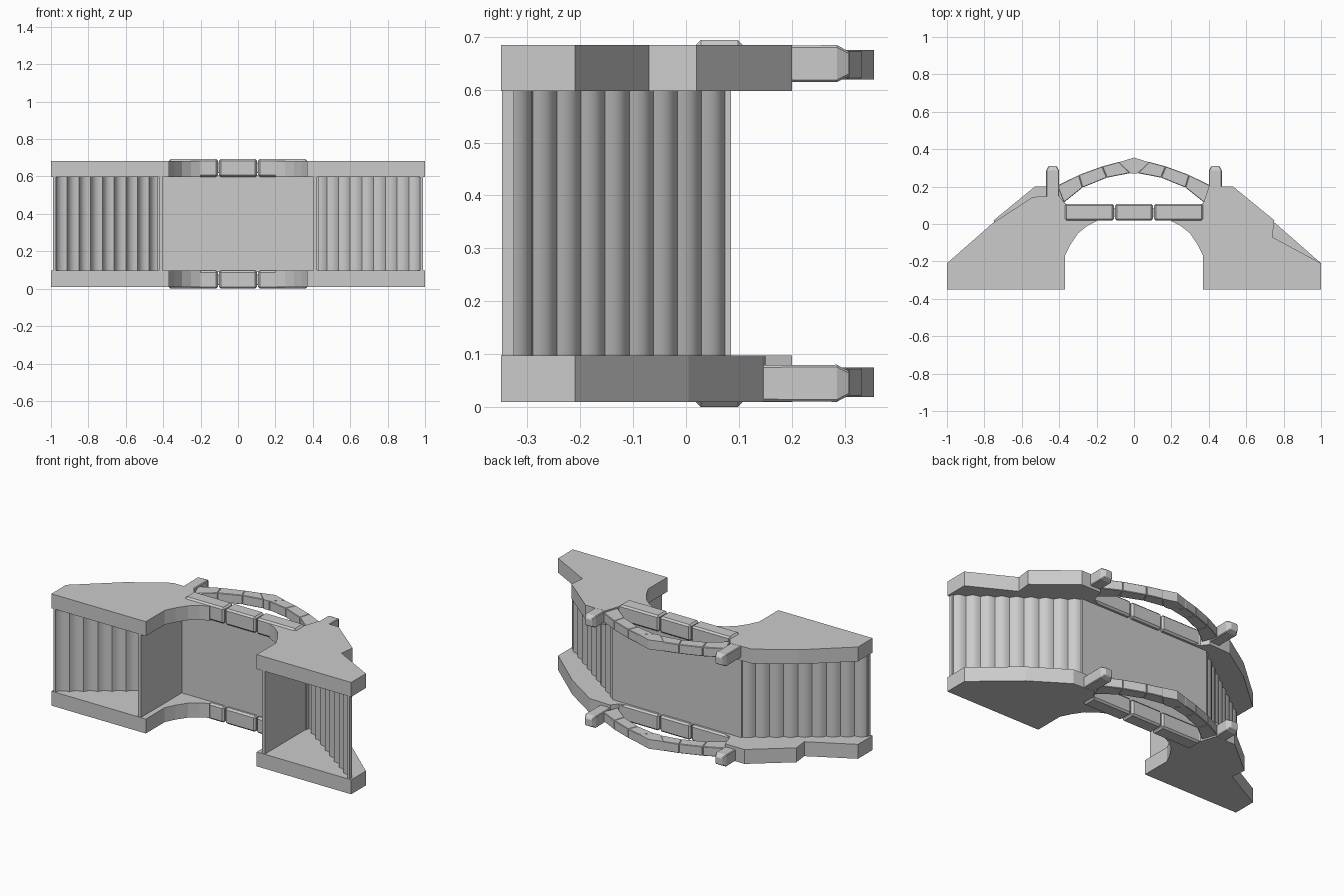
import bpy
import bmesh
import math
from mathutils import Vector

if "Cube" in bpy.data.objects:
    bpy.data.objects.remove(bpy.data.objects["Cube"], do_unlink=True)

stone = bpy.data.materials.new("plain_grey")
stone.use_nodes = True
GREY = (0.6, 0.6, 0.6, 1)
stone.diffuse_color = GREY
stone.node_tree.nodes["Principled BSDF"].inputs["Base Color"].default_value = GREY

MID = 0.347                                   # middle height of the bridge
SIDES = ((1, "left"), (-1, "right"))
LEVELS = ((1, "upper"), (-1, "lower"))


def finish(name, bm, bevel=0, smooth=False):
    bmesh.ops.recalc_face_normals(bm, faces=bm.faces)
    mesh = bpy.data.meshes.new(name)
    bm.to_mesh(mesh)
    bm.free()
    obj = bpy.data.objects.new(name, mesh)
    bpy.context.collection.objects.link(obj)
    mesh.materials.append(stone)
    if bevel:
        mod = obj.modifiers.new("edge", "BEVEL")
        mod.width = bevel
        mod.segments = 1
    if smooth:
        bpy.ops.object.select_all(action="DESELECT")
        obj.select_set(True)
        bpy.context.view_layer.objects.active = obj
        bpy.ops.object.shade_smooth_by_angle(angle=math.radians(30))
    return obj


def prism(name, outline, z0, z1, sx=1, **options):
    """Extrude a plan outline from z0 to z1, mirrored when sx is -1."""
    bm = bmesh.new()
    face = bm.faces.new([bm.verts.new((sx * x, y, z0)) for x, y in outline])
    extruded = bmesh.ops.extrude_face_region(bm, geom=[face])["geom"]
    moved = [v for v in extruded if isinstance(v, bmesh.types.BMVert)]
    bmesh.ops.translate(bm, verts=moved, vec=(0, 0, z1 - z0))
    return finish(name, bm, **options)


def box(name, x0, x1, y0, y1, z0, z1, **options):
    return prism(name, [(x0, y0), (x1, y0), (x1, y1), (x0, y1)], z0, z1, **options)


def span(level, near, far):
    """Height range at two distances from the middle."""
    return sorted((MID + level * near, MID + level * far))


# Side plates: notched and plain forms alternate corner to corner
arch_edge = [(0.2, 0.06), (0.2, 0.015), (0.25, -0.01), (0.3, -0.05),
             (0.34, -0.11), (0.37, -0.17), (0.37, -0.35)]
notched = [(1, -0.35), (1, -0.21), (0.74, -0.07), (0.75, 0.02),
           (0.53, 0.2), (0.4, 0.2), (0.37, 0.11)] + arch_edge
plain = [(1, -0.35), (1, -0.21), (0.755, 0.005), (0.54, 0.145),
         (0.4, 0.15), (0.37, 0.11)] + arch_edge
for sx, side in SIDES:
    for level, height in LEVELS:
        outline = notched if sx == level else plain
        z0, z1 = span(level, 0.25, 0.337)
        prism(f"{height}_{side}_side_plate", outline, z0, z1, sx)


# Round log steps, a thin scalloped shell on each ramp
def scallop(start, end, count, bulge, shift):
    start, end = Vector(start), Vector(end)
    along = (end - start) / count
    out = Vector((-along.y, along.x)).normalized()
    if out.x < 0:
        out = -out
    pts = []
    for i in range(count):
        for k in range(6):
            t = k / 6
            p = start + along * (i + t) + out * (bulge * math.sin(math.pi * t) + shift)
            pts.append((p.x, p.y))
    return pts + [tuple(end + out * shift)]


low, high = (0.985, -0.335), (0.42, 0.075)
shell = scallop(low, high, 9, 0.014, 0) + scallop(low, high, 9, 0.014, -0.014)[::-1]
for sx, side in SIDES:
    prism(f"{side}_log_steps", shell, 0.09, 0.605, sx, smooth=True)
    # Low end strip and pier wall under the arch
    x0, x1 = sorted((sx * 0.973, sx * 0.988))
    box(f"{side}_end_strip", x0, x1, -0.348, -0.325, 0.09, 0.605)
    x0, x1 = sorted((sx * 0.403, sx * 0.423))
    box(f"{side}_pier_wall", x0, x1, -0.347, 0.07, 0.05, 0.645)

# Middle deck
box("deck", -0.43, 0.43, 0.04, 0.085, 0.09, 0.605)

# Edge beams, three blocks each
for level, height in LEVELS:
    z0, z1 = span(level, 0.25, MID)
    for x0, x1, place in ((-0.37, -0.108, "right"), (-0.102, 0.102, "middle"),
                          (0.108, 0.37, "left")):
        box(f"{height}_{place}_beam", x0, x1, 0.018, 0.108, z0, z1, bevel=0.01)

# Curved railings made of wedge blocks with a keystone
outer = [(0.41, 0.205), (0.295, 0.262), (0.17, 0.308), (0.08, 0.332)]
inner = [(0.375, 0.115), (0.275, 0.195), (0.145, 0.248), (0.02, 0.272)]
for level, height in LEVELS:
    z0, z1 = span(level, 0.272, 0.328)
    for sx, side in SIDES:
        for i in range(3):
            block = [outer[i], outer[i + 1], inner[i + 1], inner[i]]
            prism(f"{height}_{side}_rail_block_{i + 1}", block, z0, z1, sx, bevel=0.003)
    key = [(-0.08, 0.33), (-0.018, 0.27), (0.018, 0.27), (0.08, 0.33), (0, 0.355)]
    prism(f"{height}_keystone", key, z0, z1)

# Railing posts with tapered tips
for level, height in LEVELS:
    for sx, side in SIDES:
        center = Vector((sx * 0.435, 0, MID + level * 0.302))
        bm = bmesh.new()
        rings = []
        for y, half in ((0.1, 0.034), (0.285, 0.035), (0.31, 0.022)):
            rings.append([bm.verts.new(center + Vector((a * half, y, b * half)))
                          for a, b in ((-1, -1), (1, -1), (1, 1), (-1, 1))])
        for lower, upper in zip(rings, rings[1:]):
            for k in range(4):
                n = (k + 1) % 4
                bm.faces.new((lower[k], lower[n], upper[n], upper[k]))
        bm.faces.new(rings[0])
        bm.faces.new(rings[-1])
        finish(f"{height}_{side}_post", bm, bevel=0.004)
